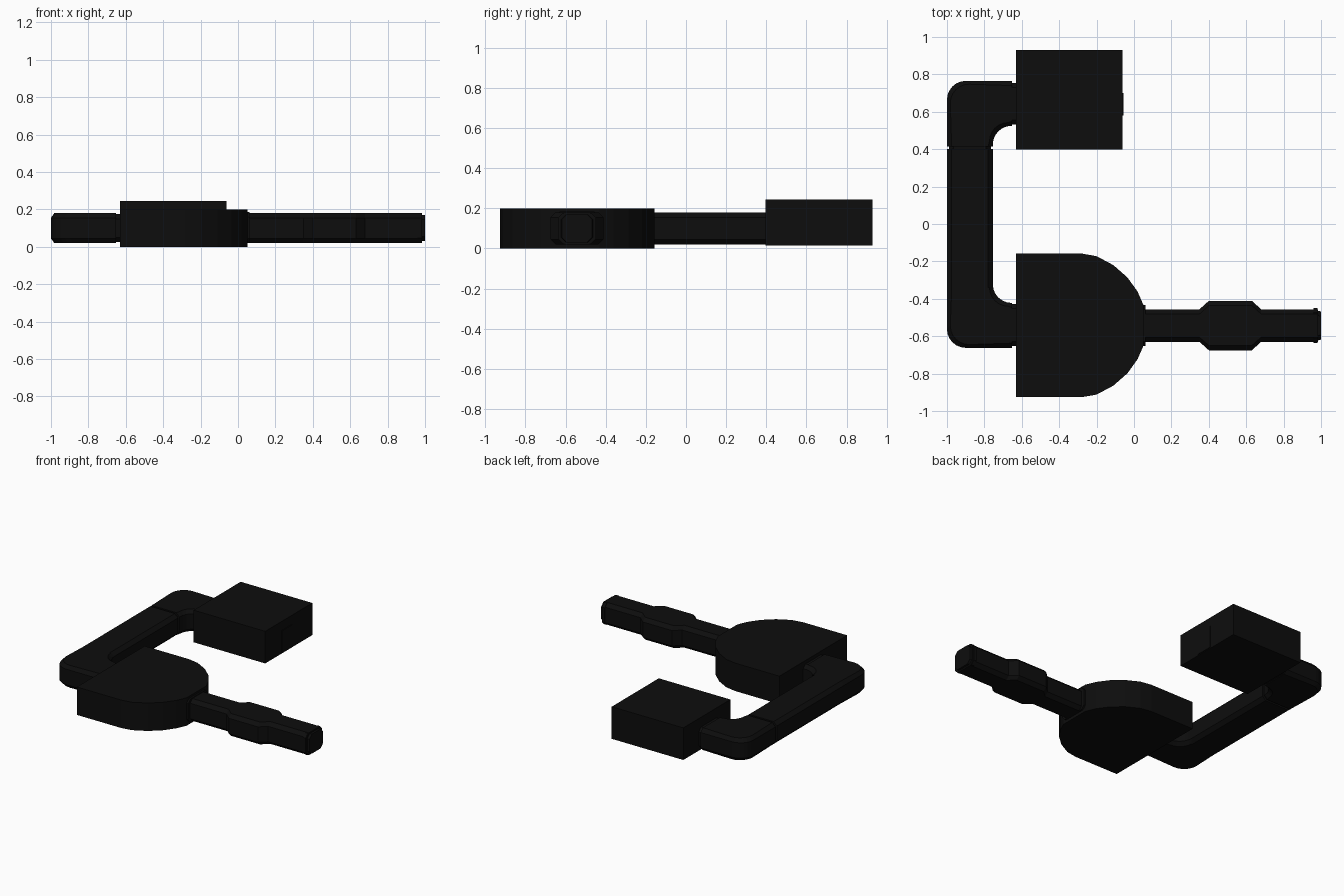
import bpy, bmesh, math

if "Cube" in bpy.data.objects:
    bpy.data.objects.remove(bpy.data.objects["Cube"])

black = bpy.data.materials.new("black")
black.diffuse_color = (0.004, 0.004, 0.004, 1)
black.use_nodes = True
black.node_tree.nodes["Principled BSDF"].inputs["Base Color"].default_value = black.diffuse_color


def finish(name, bm):
    bmesh.ops.recalc_face_normals(bm, faces=bm.faces)
    me = bpy.data.meshes.new(name)
    bm.to_mesh(me)
    bm.free()
    me.materials.append(black)
    ob = bpy.data.objects.new(name, me)
    bpy.context.collection.objects.link(ob)
    return ob


def prism(name, outline, z0, z1):
    """Extrude a plan outline upwards."""
    bm = bmesh.new()
    base = bm.faces.new([bm.verts.new((x, y, z0)) for x, y in outline])
    top = bmesh.ops.extrude_face_region(bm, geom=[base], use_keep_orig=True)["geom"]
    for v in top:
        if isinstance(v, bmesh.types.BMVert):
            v.co.z = z1
    return finish(name, bm)


def rect(x0, x1, y0, y1):
    return [(x0, y0), (x1, y0), (x1, y1), (x0, y1)]


def tunnel(name, stations, z0=0.02, z1=0.18, c=0.025):
    """Loft a chamfered section along pairs of left/right plan points."""
    bm = bmesh.new()
    rings = []
    for (ax, ay), (bx, by) in stations:
        t = c / math.hypot(bx - ax, by - ay)
        section = [(0, z0 + c), (t, z0), (1 - t, z0), (1, z0 + c),
                   (1, z1 - c), (1 - t, z1), (t, z1), (0, z1 - c)]
        rings.append([bm.verts.new((ax + (bx - ax) * s, ay + (by - ay) * s, z))
                      for s, z in section])
    for r, q in zip(rings, rings[1:]):
        for i in range(8):
            j = (i + 1) % 8
            bm.faces.new((r[i], r[j], q[j], q[i]))
    bm.faces.new(rings[0])
    bm.faces.new(rings[-1])
    return finish(name, bm)


def elbow(name, corner_y, sign, end_y):
    """Rounded corner from the long tunnel (along y) into a room (along x)."""
    st = [((-1.0, end_y), (-0.755, end_y))]
    inner_y = corner_y - sign * 0.24
    n = 6
    for i in range(n + 1):
        a = math.pi / 2 * i / n
        outer = (-0.90 - 0.10 * math.cos(a), corner_y - sign * 0.10 * (1 - math.sin(a)))
        inner = (-0.655 - 0.10 * math.cos(a), inner_y - sign * 0.10 * (1 - math.sin(a)))
        st.append((outer, inner))
    st.append(((-0.652, corner_y), (-0.652, inner_y)))
    return tunnel(name, st)


# Square room with a shallow door panel
prism("square_room", rect(-0.63, -0.062, 0.397, 0.93), 0.015, 0.245)
prism("square_room_door", rect(-0.07, -0.057, 0.58, 0.70), 0.02, 0.18)

# Round-fronted room
cy = -0.542
arc = [(-0.28, 0.384), (-0.2, 0.37), (-0.11, 0.322), (-0.035, 0.256),
       (0.019, 0.181), (0.05, 0.11)]
outline = ([(-0.63, cy + 0.384)] + [(x, cy + d) for x, d in arc]
           + [(x, cy - d) for x, d in reversed(arc)] + [(-0.63, cy - 0.384)])
prism("round_room", outline, 0.0, 0.2)

# Side passage: long run, two elbows and narrow joints
tunnel("side_passage", [((-1.0, -0.36), (-0.755, -0.36)), ((-1.0, 0.40), (-0.755, 0.40))])
tunnel("passage_joint", [((-0.99, 0.39), (-0.765, 0.39)), ((-0.99, 0.425), (-0.765, 0.425))],
       0.03, 0.17)
elbow("upper_elbow", 0.765, 1, 0.415)
elbow("lower_elbow", -0.662, -1, -0.36)
for name, y in (("upper_neck", 0.643), ("lower_neck", -0.54)):
    tunnel(name, [((-0.665, y - 0.112), (-0.665, y + 0.112)),
                  ((-0.62, y - 0.112), (-0.62, y + 0.112))], 0.025, 0.175)

# Entry corridor with a widened octagonal bay, collar and end frame
cy = -0.543


def across(points):
    return [((x, cy - h), (x, cy + h)) for x, h in points]


tunnel("entry_corridor", across([(0.03, 0.087), (0.35, 0.087), (0.40, 0.132),
                                 (0.63, 0.132), (0.68, 0.087), (0.985, 0.087)]))
tunnel("entry_collar", across([(0.03, 0.11), (0.062, 0.11)]), 0.02, 0.185)
tunnel("end_frame", across([(0.96, 0.094), (0.982, 0.094)]), 0.022, 0.178)
tunnel("end_door", across([(0.98, 0.08), (1.0, 0.075)]), 0.03, 0.17)
